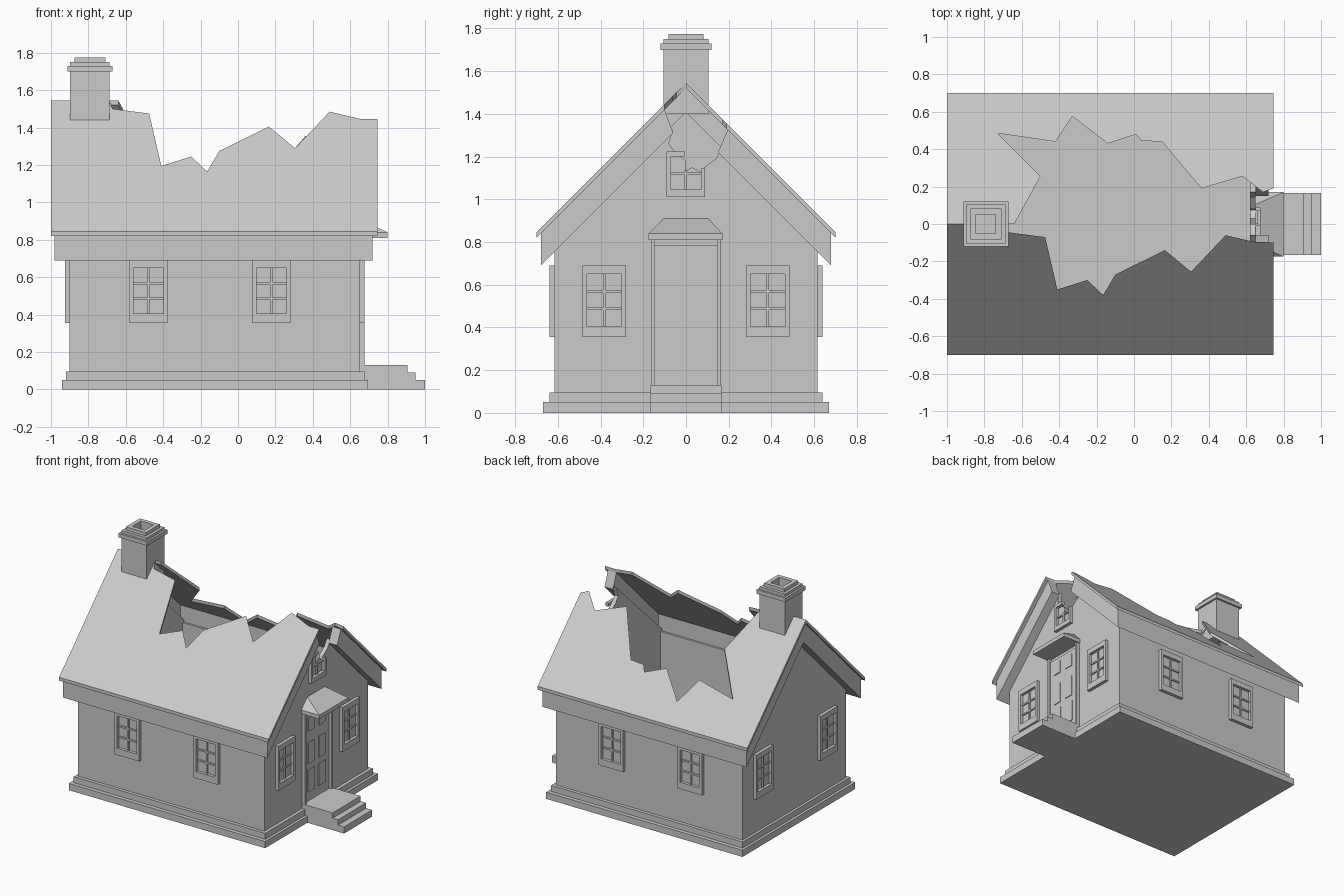
import bpy, bmesh
from math import pi
from mathutils import Matrix, Vector

cube = bpy.data.objects.get("Cube")
if cube:
    bpy.data.objects.remove(cube)

grey = bpy.data.materials.new("stone grey")
grey.use_nodes = True
grey.diffuse_color = (0.6, 0.6, 0.6, 1)
grey.node_tree.nodes["Principled BSDF"].inputs["Base Color"].default_value = (0.6, 0.6, 0.6, 1)

RIDGE, SHEET = 1.545, 0.025
BACK_X, DOOR_X, SIDE_Y = -0.9, 0.65, 0.615


def finish(name, bm, matrix=None):
    if matrix:
        bm.transform(matrix)
    bmesh.ops.recalc_face_normals(bm, faces=bm.faces)
    mesh = bpy.data.meshes.new(name)
    bm.to_mesh(mesh)
    bm.free()
    mesh.materials.append(grey)
    obj = bpy.data.objects.new(name, mesh)
    bpy.context.collection.objects.link(obj)
    return obj


def add_box(bm, x0, x1, y0, y1, z0, z1):
    m = Matrix.Translation(((x0 + x1) / 2, (y0 + y1) / 2, (z0 + z1) / 2))
    m = m @ Matrix.Diagonal((x1 - x0, y1 - y0, z1 - z0, 1))
    bmesh.ops.create_cube(bm, size=1, matrix=m)


def add_prism(bm, points, offset):
    face = bm.faces.new([bm.verts.new(p) for p in points])
    new = bmesh.ops.extrude_face_region(bm, geom=[face], use_keep_orig=True)["geom"]
    verts = [v for v in new if isinstance(v, bmesh.types.BMVert)]
    bmesh.ops.translate(bm, verts=verts, vec=Vector(offset))


def box(name, *size):
    bm = bmesh.new()
    add_box(bm, *size)
    return finish(name, bm)


def gable(name, outline, x0, x1):
    bm = bmesh.new()
    add_prism(bm, [(x0, y, z) for y, z in outline], (x1 - x0, 0, 0))
    return finish(name, bm)


# Plinth courses and floor
box("lower_plinth", BACK_X - 0.04, DOOR_X + 0.045, -0.67, 0.67, 0, 0.05)
box("upper_plinth", BACK_X - 0.02, DOOR_X + 0.025, -0.64, 0.64, 0.05, 0.095)

# Long walls
for name, s in (("front_wall", -1), ("back_wall", 1)):
    y0, y1 = sorted((s * SIDE_Y, s * (SIDE_Y - 0.03)))
    box(name, BACK_X, DOOR_X, y0, y1, 0.09, 0.8)

# Gable walls, the door end broken at its peak
foot = [(-SIDE_Y, 0.8), (-SIDE_Y, 0.09), (SIDE_Y, 0.09), (SIDE_Y, 0.8)]
gable("rear_gable_wall", foot + [(0, 1.41)], BACK_X, BACK_X + 0.03)
broken_peak = [(0.17, 1.24), (0.14, 1.19), (0.085, 1.15), (0.075, 1.125), (0.03, 1.15),
               (0, 1.135), (0, 1.18), (-0.05, 1.22), (-0.08, 1.26), (-0.06, 1.33)]
gable("door_gable_wall", foot + broken_peak, DOOR_X - 0.03, DOOR_X)

# Roof sheets with a torn hole: points are (x, distance from the ridge)
front_tear = [(0.745, 0.1), (0.66, 0.1), (0.49, 0.06), (0.305, 0.255), (0.165, 0.14),
              (-0.1, 0.27), (-0.165, 0.38), (-0.25, 0.3), (-0.41, 0.35), (-0.475, 0.07),
              (-0.67, 0.045), (-0.69, 0)]
back_tear = [(0.745, 0.19), (0.69, 0.17), (0.58, 0.255), (0.36, 0.19), (0.15, 0.44),
             (0.04, 0.445), (0.01, 0.48), (-0.14, 0.43), (-0.33, 0.575), (-0.42, 0.44),
             (-0.73, 0.485), (-0.5, 0.255), (-0.64, 0)]
for name, s, tear in (("front_roof", -1, front_tear), ("back_roof", 1, back_tear)):
    bm = bmesh.new()
    outline = [(-1, 0), (-1, 0.7), (0.745, 0.7)] + tear
    add_prism(bm, [(x, s * d, RIDGE - d) for x, d in outline], (0, 0, -SHEET))
    finish(name, bm)

# Eave boards along the sides and rake boards on the gables
under = RIDGE - SHEET
for side, s, top, low in (("front", -1, 0.1, 0.06), ("back", 1, 0.195, 0.15)):
    eave = [(s * 0.68, 0.69), (s * 0.68, under - 0.68), (s * 0.6, under - 0.6), (s * 0.6, 0.77)]
    gable(side + "_eave_board", eave, BACK_X - 0.08, DOOR_X + 0.07)
    start = eave[:2]
    gable(side + "_door_rake", start + [(s * top, under - top), (s * low, 1.37 - low)],
          DOOR_X, DOOR_X + 0.07)
    gable(side + "_rear_rake", start + [(0, under), (0, 1.37)], BACK_X - 0.08, BACK_X)

# Chimney with stepped hollow cap
bm = bmesh.new()
rings = [(0.105, 1.4), (0.105, 1.7), (0.12, 1.7), (0.12, 1.73), (0.105, 1.73), (0.105, 1.75),
         (0.083, 1.75), (0.083, 1.775), (0.052, 1.775), (0.052, 1.6)]
loops = [[bm.verts.new((a * r - 0.792, b * r, z)) for a, b in ((-1, -1), (1, -1), (1, 1), (-1, 1))]
         for r, z in rings]
for low, high in zip(loops, loops[1:]):
    for i in range(4):
        j = (i + 1) % 4
        bm.faces.new((low[i], low[j], high[j], high[i]))
bm.faces.new(loops[0])
bm.faces.new(loops[-1])
finish("chimney", bm)

# Windows, built facing -y then turned on to each wall
walls = {"front": Matrix.Translation((0, -SIDE_Y, 0)),
         "back": Matrix.Translation((0, SIDE_Y, 0)) @ Matrix.Rotation(pi, 4, "Z"),
         "door_side": Matrix.Translation((DOOR_X, 0, 0)) @ Matrix.Rotation(pi / 2, 4, "Z"),
         "rear": Matrix.Translation((BACK_X, 0, 0)) @ Matrix.Rotation(-pi / 2, 4, "Z")}


def window(name, wall, u):
    bm = bmesh.new()
    w, z0, z1, b = 0.102, 0.355, 0.69, 0.022
    for s in (-1, 1):
        a, c = sorted((u + s * w, u + s * (w - b)))
        add_box(bm, a, c, -0.025, 0, z0, z1)
    add_box(bm, u - w, u + w, -0.025, 0, z1 - 0.04, z1)
    add_box(bm, u - w, u + w, -0.025, 0, z0, z0 + 0.05)
    add_box(bm, u - w, u + w, -0.003, 0, z0, z1)
    add_box(bm, u - 0.006, u + 0.006, -0.012, 0, z0, z1)
    for k in (1, 2):
        z = 0.405 + k * 0.245 / 3
        add_box(bm, u - w + b, u + w - b, -0.012, 0, z - 0.006, z + 0.006)
    finish(name, bm, walls[wall])


for wall, spots in (("front", (-0.478, 0.178)), ("back", (-0.178, 0.478)),
                    ("door_side", (-0.383, 0.383)), ("rear", (-0.383, 0.383))):
    for number, u in enumerate(spots, 1):
        window(f"{wall}_window_{number}", wall, u)

# Attic window with its upper corner broken away
bm = bmesh.new()
add_box(bm, -0.092, -0.07, -0.025, 0, 1.01, 1.225)
add_box(bm, 0.07, 0.088, -0.025, 0, 1.01, 1.145)
add_box(bm, -0.092, 0.088, -0.025, 0, 1.01, 1.045)
add_box(bm, -0.092, -0.005, -0.025, 0, 1.2, 1.225)
add_box(bm, -0.008, 0.004, -0.012, 0, 1.04, 1.135)
add_box(bm, -0.07, 0.07, -0.012, 0, 1.115, 1.125)
finish("attic_window", bm, walls["door_side"])

# Panelled door and frame
bm = bmesh.new()
add_box(bm, -0.15, 0.145, -0.008, 0, 0.13, 0.785)
for z0, z1, w in ((0.2, 0.365, 0.083), (0.41, 0.57, 0.07), (0.655, 0.755, 0.07)):
    for u in (-0.072, 0.055):
        add_box(bm, u - w / 2, u + w / 2, -0.014, 0, z0, z1)
finish("door", bm, walls["door_side"])
bm = bmesh.new()
add_box(bm, -0.165, -0.148, -0.025, 0, 0.13, 0.81)
add_box(bm, 0.146, 0.163, -0.025, 0, 0.13, 0.81)
finish("door_frame", bm, walls["door_side"])

# Hipped canopy over the door
bm = bmesh.new()
add_box(bm, -0.175, 0.17, -0.15, 0, 0.81, 0.84)
hip = [bm.verts.new(p) for p in ((-0.175, 0, 0.84), (-0.175, -0.15, 0.84), (0.17, -0.15, 0.84),
                                 (0.17, 0, 0.84), (0.105, 0, 0.91), (-0.105, 0, 0.91))]
bmesh.ops.convex_hull(bm, input=hip)
finish("door_canopy", bm, walls["door_side"])

# Doorstep
for number, (x, z) in enumerate(((0.905, 0.13), (0.95, 0.09), (1.0, 0.05)), 1):
    box(f"doorstep_{number}", DOOR_X, x, -0.167, 0.167, 0, z)
